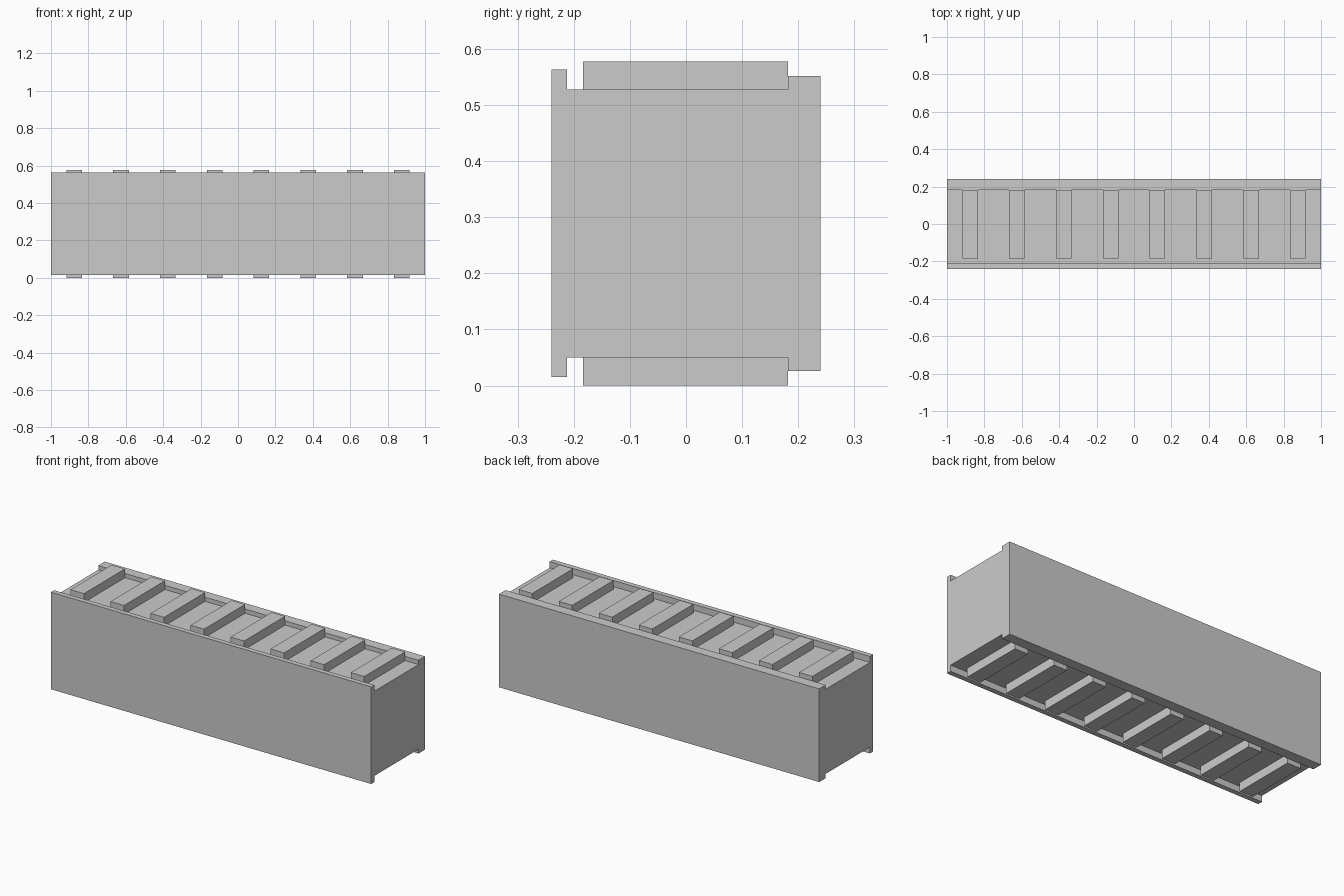
import bpy, bmesh

if "Cube" in bpy.data.objects:
    bpy.data.objects.remove(bpy.data.objects["Cube"])

ZM = 0.289  # mid height; the section is mirrored about it


def make_object(name, bm):
    bmesh.ops.recalc_face_normals(bm, faces=bm.faces)
    mesh = bpy.data.meshes.new(name)
    bm.to_mesh(mesh)
    bm.free()
    obj = bpy.data.objects.new(name, mesh)
    bpy.context.collection.objects.link(obj)
    return obj


def extrude_x(name, profile, x0, x1):
    """Sweep a (y, z) profile along x."""
    bm = bmesh.new()
    face = bm.faces.new([bm.verts.new((x0, y, z)) for y, z in profile])
    ext = bmesh.ops.extrude_face_region(bm, geom=[face])
    verts = [v for v in ext["geom"] if isinstance(v, bmesh.types.BMVert)]
    bmesh.ops.translate(bm, verts=verts, vec=(x1 - x0, 0, 0))
    return make_object(name, bm)


# Body: one section with a thin front lip and a wider, lower back lip
upper = [(-0.24, 0.563), (-0.212, 0.563), (-0.212, 0.528),
         (0.182, 0.528), (0.182, 0.552), (0.24, 0.552)]
lower = [(y, 2 * ZM - z) for y, z in reversed(upper)]
extrude_x("wall_body", upper + lower, -1, 1)

# Slats: eight cross bars between the lips, on the top and underside
for side, z0, z1 in (("top", 0.528, 0.578), ("bottom", 0.0, 0.05)):
    for i in range(8):
        x = -0.875 + 0.25 * i
        extrude_x(f"{side}_slat_{i + 1}",
                  [(-0.184, z0), (0.182, z0), (0.182, z1), (-0.184, z1)],
                  x - 0.042, x + 0.042)
